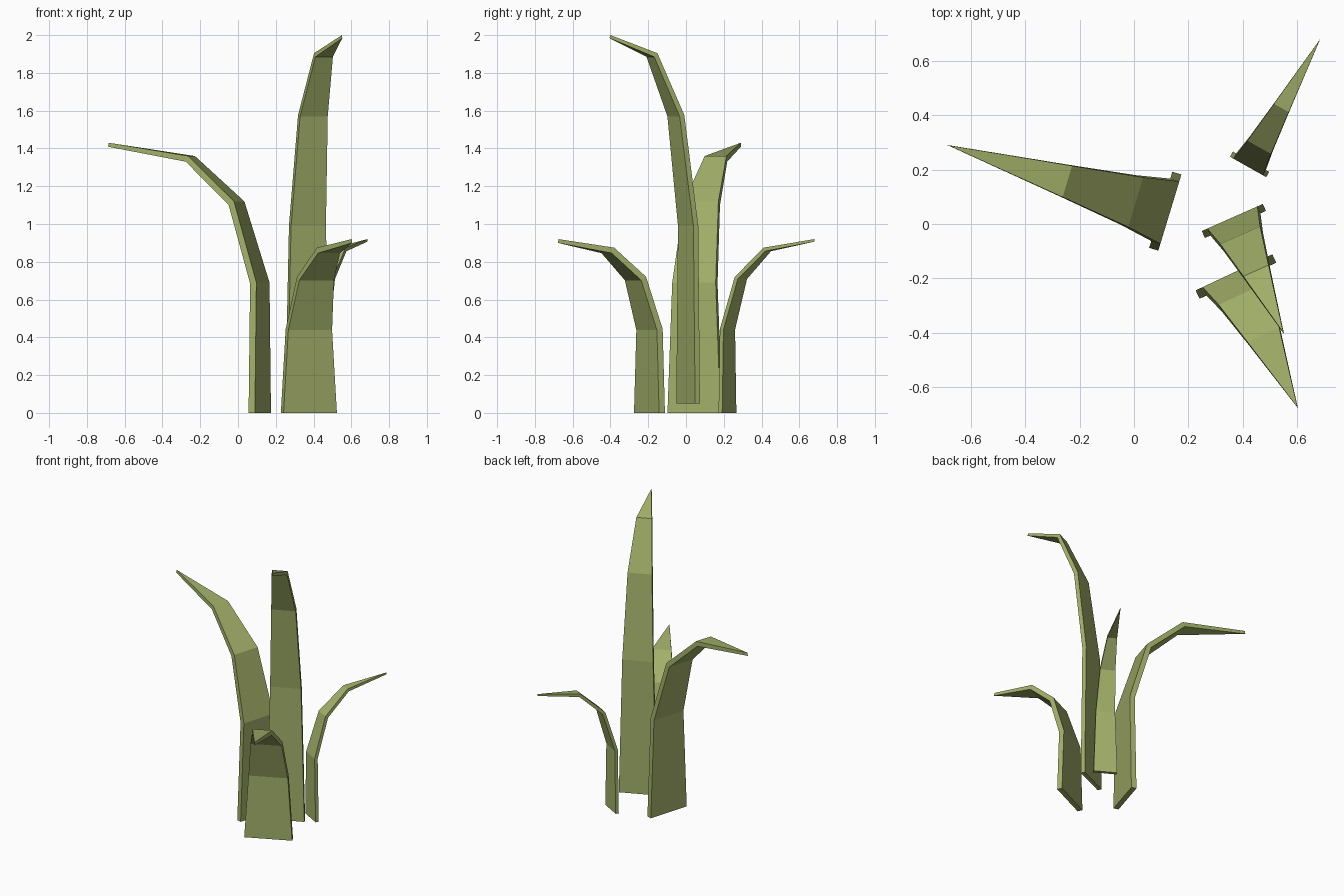
import bpy
import bmesh
from mathutils import Vector

if "Cube" in bpy.data.objects:
    bpy.data.objects.remove(bpy.data.objects["Cube"])

# Shared leaf template: outward reach, height and width fractions per ring
REACH = [0, 0, 0.154, 0.462, 1]
HEIGHT = [0, 0.4825, 0.783, 0.951, 1]
WIDTH = [1, 0.82, 0.65, 0.41, 0]
THICK = [1, 1, 1, 0.95, 0.6]

green = bpy.data.materials.new("leaf_green")
green.diffuse_color = (0.36, 0.43, 0.14, 1)
green.use_nodes = True
green.node_tree.nodes["Principled BSDF"].inputs["Base Color"].default_value = green.diffuse_color


def leaf(name, base, tip, width, thick):
    """Tapered, arching blade from the middle of its base back edge to its tip."""
    base, tip = Vector(base), Vector(tip)
    span = tip - base
    height = span.z
    reach = Vector((span.x, span.y, 0)).length
    out = Vector((span.x, span.y, 0)).normalized()
    up = Vector((0, 0, 1))
    side = up.cross(out)
    path = [base + out * r * reach + up * h * height for r, h in zip(REACH, HEIGHT)]

    bm = bmesh.new()
    rings = []
    for i, p in enumerate(path):
        # Averaged underside normal of the neighbouring segments
        n = Vector()
        for a, b in ((i - 1, i), (i, i + 1)):
            if a >= 0 and b < len(path):
                d = (path[b] - path[a]).normalized()
                n += out * d.z - up * d.dot(out)
        q = p + n.normalized() * thick * THICK[i]
        w = side * width * WIDTH[i] / 2
        if WIDTH[i]:
            rings.append([bm.verts.new(v) for v in (p - w, p + w, q + w, q - w)])
        else:
            t, u = bm.verts.new(p), bm.verts.new(q)
            rings.append([t, t, u, u])

    bm.faces.new(rings[0])
    for a, b in zip(rings, rings[1:]):
        for k in range(4):
            j = (k + 1) % 4
            bm.faces.new(list(dict.fromkeys((a[k], a[j], b[j], b[k]))))
    bmesh.ops.recalc_face_normals(bm, faces=bm.faces)
    mesh = bpy.data.meshes.new(name)
    bm.to_mesh(mesh)
    bm.free()
    mesh.materials.append(green)
    bpy.context.collection.objects.link(bpy.data.objects.new(name, mesh))


# Four leaves of the plant
leaf("left_leaf", (0.132, 0.042, 0), (-0.685, 0.29, 1.43), 0.293, 0.035)
leaf("tall_leaf", (0.362, 0.024, 0.05), (0.55, -0.4, 2.0), 0.246, 0.028)
leaf("back_leaf", (0.42, 0.21, 0), (0.685, 0.68, 0.92), 0.153, 0.022)
leaf("front_leaf", (0.368, -0.178, 0), (0.602, -0.675, 0.92), 0.312, 0.034)
